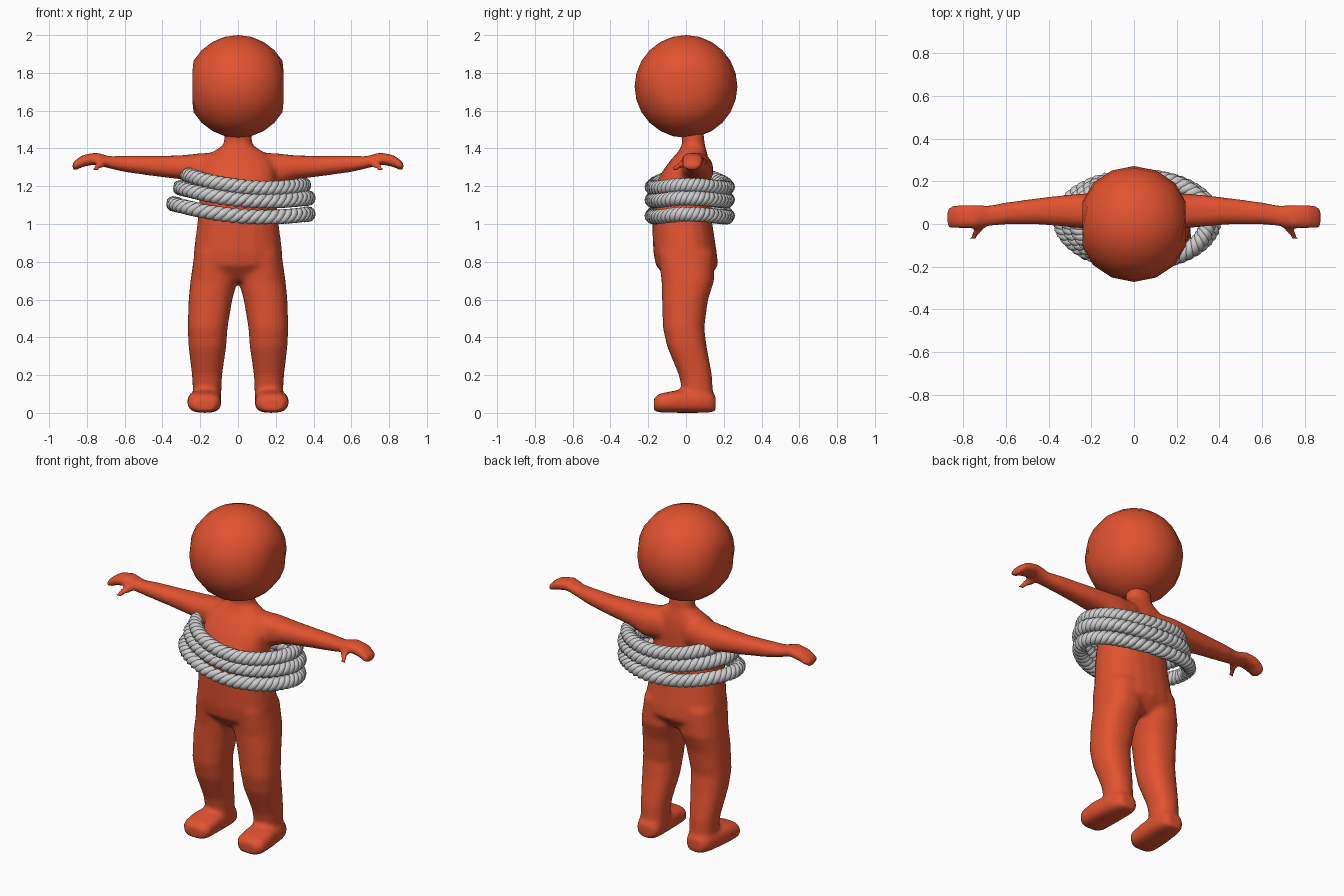
import bpy, bmesh
from math import sin, cos, pi, copysign
from mathutils import Vector

if "Cube" in bpy.data.objects:
    bpy.data.objects.remove(bpy.data.objects["Cube"])


def material(name, rgb):
    m = bpy.data.materials.new(name)
    m.use_nodes = True
    m.diffuse_color = (*rgb, 1)
    m.node_tree.nodes["Principled BSDF"].inputs["Base Color"].default_value = (*rgb, 1)
    return m


red = material("red orange", (0.76, 0.085, 0.03))
grey = material("light grey", (0.62, 0.62, 0.62))


def add_object(name, bm, mat):
    bmesh.ops.recalc_face_normals(bm, faces=bm.faces)
    mesh = bpy.data.meshes.new(name)
    for f in bm.faces:
        f.smooth = True
    bm.to_mesh(mesh)
    bm.free()
    mesh.materials.append(mat)
    ob = bpy.data.objects.new(name, mesh)
    bpy.context.collection.objects.link(ob)
    return ob


def loft(bm, axis, rows, side=1, power=2.3, n=20):
    """Rows are (position on axis, centre, half size, centre, half size)."""
    a, b = [i for i in range(3) if i != axis]
    rings = []
    for t, ca, ra, cb, rb in rows:
        ring = []
        for k in range(n):
            c, s = cos(2 * pi * k / n), sin(2 * pi * k / n)
            p = Vector()
            p[axis] = t
            p[a] = ca + ra * copysign(abs(c) ** (2 / power), c)
            p[b] = cb + rb * copysign(abs(s) ** (2 / power), s)
            p.x *= side
            ring.append(bm.verts.new(p))
        rings.append(ring)
    for r0, r1 in zip(rings, rings[1:]):
        for k in range(n):
            j = (k + 1) % n
            bm.faces.new((r0[k], r0[j], r1[j], r1[k]))
    bm.faces.new(rings[0])
    bm.faces.new(rings[-1])


# Body: torso, limbs, feet and thumbs fused into one skin
torso = [(.70, 0, .19, .01, .10), (.78, 0, .235, .005, .165), (.85, 0, .235, -.005, .168),
         (1.0, 0, .216, -.02, .16), (1.1, 0, .207, -.025, .155), (1.2, 0, .2, -.02, .145),
         (1.28, 0, .2, 0, .125), (1.34, 0, .18, .02, .1), (1.385, 0, .13, .035, .075),
         (1.42, 0, .075, .04, .06), (1.52, 0, .07, .03, .06)]
leg = [(.85, .12, .11, 0, .15), (.7, .127, .125, .01, .14), (.6, .146, .116, -.005, .122),
       (.45, .161, .106, -.013, .11), (.35, .162, .1, .005, .105), (.2, .164, .08, .05, .088),
       (.1, .163, .075, .063, .08), (.03, .163, .07, .063, .07)]
foot = [(-.17, .18, .06, .045, .035), (-.14, .18, .088, .052, .05), (-.05, .178, .09, .06, .06),
        (.08, .17, .082, .06, .06), (.135, .165, .07, .055, .053), (.157, .165, .045, .05, .04)]
arm = [(.08, .04, .09, 1.29, .09), (.2, .06, .085, 1.285, .09), (.3, .062, .077, 1.3, .064),
       (.45, .06, .062, 1.307, .053), (.6, .05, .052, 1.318, .043), (.68, .038, .049, 1.326, .033),
       (.75, .035, .056, 1.347, .032), (.82, .035, .057, 1.335, .032),
       (.86, .03, .053, 1.312, .028), (.878, .03, .042, 1.303, .018)]
thumb = [(.02, .7, .027, 1.335, .025), (-.03, .732, .023, 1.312, .02), (-.072, .757, .016, 1.288, .014)]

bm = bmesh.new()
loft(bm, 2, torso)
for side in (1, -1):
    loft(bm, 2, leg, side)
    loft(bm, 1, foot, side, power=2.8)
    loft(bm, 0, arm, side)
    loft(bm, 1, thumb, side, n=10)
body = add_object("body", bm, red)
skin = body.modifiers.new("fuse", "REMESH")
skin.mode = "VOXEL"
skin.voxel_size = 0.014
skin.use_smooth_shade = True
soft = body.modifiers.new("soften", "SMOOTH")
soft.factor = 0.5
soft.iterations = 6

# Head: coarse ball with flattened sides
bm = bmesh.new()
bmesh.ops.create_uvsphere(bm, u_segments=16, v_segments=12, radius=0.272)
for v in bm.verts:
    v.co.x = max(-.242, min(.242, v.co.x))
    v.co.z += 1.728
add_object("head", bm, red)

# Rope: three tilted coils, each laid from three twisted strands
TWISTS, STEPS = 17, 204


def coil_point(t, cx, rx, z):
    c, s = cos(t), sin(t)
    return Vector((cx + rx * c, .02 + .198 * s, z + .0375 * c * c - .0275 * c))


for name, cx, rx, z in (("upper", .04, .308, 1.195), ("middle", .033, .338, 1.127),
                        ("lower", .015, .356, 1.042)):
    curve = bpy.data.curves.new(name + "_rope", "CURVE")
    curve.dimensions = "3D"
    curve.bevel_depth = .0215
    curve.bevel_resolution = 1
    for strand in range(3):
        spline = curve.splines.new("POLY")
        spline.points.add(STEPS - 1)
        spline.use_cyclic_u = True
        for i, point in enumerate(spline.points):
            t = 2 * pi * i / STEPS
            p = coil_point(t, cx, rx, z)
            along = (coil_point(t + .01, cx, rx, z) - p).normalized()
            out = along.cross(Vector((0, 0, 1))).normalized()
            up = out.cross(along)
            turn = TWISTS * t + strand * 2 * pi / 3
            point.co = (*(p + .02 * (out * cos(turn) + up * sin(turn))), 1)
    curve.materials.append(grey)
    rope = bpy.data.objects.new(name + "_rope", curve)
    bpy.context.collection.objects.link(rope)
    bpy.ops.object.select_all(action="DESELECT")
    rope.select_set(True)
    bpy.context.view_layer.objects.active = rope
    bpy.ops.object.convert(target="MESH")
    bpy.ops.object.shade_smooth()
